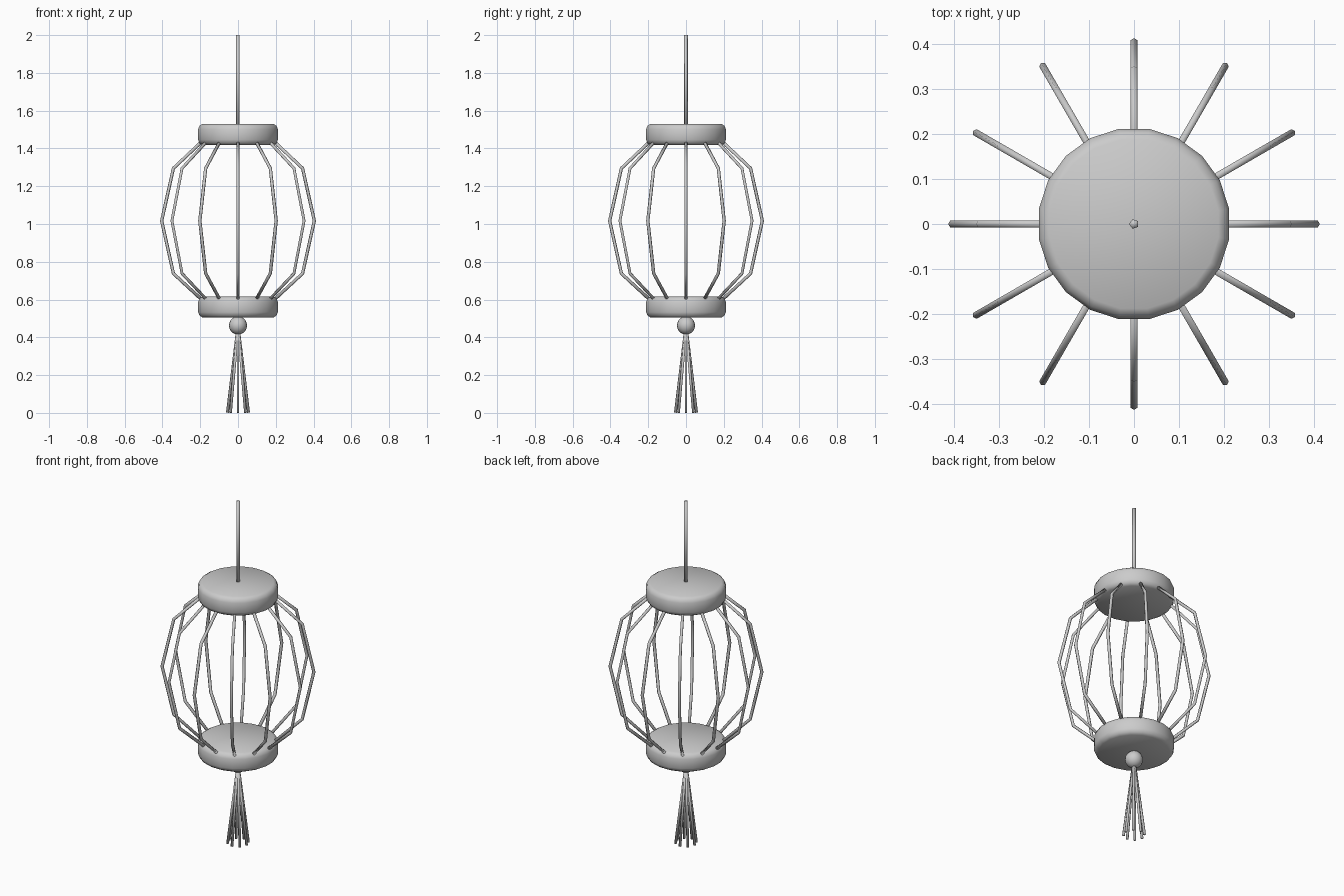
import bpy, bmesh
from math import sin, cos, pi
from mathutils import Vector

if "Cube" in bpy.data.objects:
    bpy.data.objects.remove(bpy.data.objects["Cube"])

grey = bpy.data.materials.new("plain grey")
grey.diffuse_color = (0.6, 0.6, 0.6, 1)
grey.use_nodes = True
grey.node_tree.nodes["Principled BSDF"].inputs["Base Color"].default_value = grey.diffuse_color


def finish(name, bm):
    bmesh.ops.recalc_face_normals(bm, faces=bm.faces)
    for f in bm.faces:
        f.smooth = True
    me = bpy.data.meshes.new(name)
    bm.to_mesh(me)
    bm.free()
    me.materials.append(grey)
    ob = bpy.data.objects.new(name, me)
    bpy.context.collection.objects.link(ob)
    return ob


def skin(bm, rings):
    """Join closed rings of points into a capped tube."""
    vs = [[bm.verts.new(p) for p in r] for r in rings]
    n = len(vs[0])
    for a, b in zip(vs, vs[1:]):
        for i in range(n):
            j = (i + 1) % n
            bm.faces.new((a[i], a[j], b[j], b[i]))
    bm.faces.new(vs[0][::-1])
    bm.faces.new(vs[-1])


def tube(name, pts, side, radius, n=6):
    """Sweep a round section along a planar path; side is the plane's normal."""
    pts = [Vector(p) for p in pts]
    side = Vector(side)
    rings = []
    for i, p in enumerate(pts):
        a = (p - pts[max(i - 1, 0)]).normalized()
        b = (pts[min(i + 1, len(pts) - 1)] - p).normalized()
        out = (a + b).normalized().cross(side)
        rings.append([p + radius * (out * cos(2 * pi * k / n) + side * sin(2 * pi * k / n))
                      for k in range(n)])
    bm = bmesh.new()
    skin(bm, rings)
    return finish(name, bm)


def cap(name, z0, z1, r=0.214, n=20):
    """Rounded disc with softened rims."""
    prof = [(r - 0.024, z0), (r - 0.008, z0 + 0.010), (r, z0 + 0.028),
            (r, z1 - 0.028), (r - 0.008, z1 - 0.010), (r - 0.024, z1)]
    bm = bmesh.new()
    skin(bm, [[(q * cos(2 * pi * (k + 0.5) / n), q * sin(2 * pi * (k + 0.5) / n), z)
               for k in range(n)] for q, z in prof])
    return finish(name, bm)


# end caps
cap("top_cap", 1.418, 1.53)
cap("bottom_cap", 0.505, 0.616)

# hanging rod
tube("hanging_rod", [(0, 0, 1.50), (0, 0, 2.0)], (0, 1, 0), 0.011, 5)

# bowed ribs of the cage
rib_profile = [(0.198, 1.43), (0.342, 1.295), (0.404, 1.017), (0.342, 0.738), (0.198, 0.605)]
for i in range(12):
    a = i * pi / 6
    tube(f"rib_{i + 1}", [(r * cos(a), r * sin(a), z) for r, z in rib_profile],
         (-sin(a), cos(a), 0), 0.0088)

# bead under the lantern
bm = bmesh.new()
bmesh.ops.create_uvsphere(bm, u_segments=16, v_segments=10, radius=0.048)
bmesh.ops.translate(bm, verts=bm.verts, vec=(0, 0, 0.463))
finish("bead", bm)

# tassel strands
for i in range(8):
    a = i * pi / 4
    tube(f"tassel_strand_{i + 1}",
         [(0.004 * cos(a), 0.004 * sin(a), 0.43), (0.056 * cos(a), 0.056 * sin(a), 0.001)],
         (-sin(a), cos(a), 0), 0.0075)
